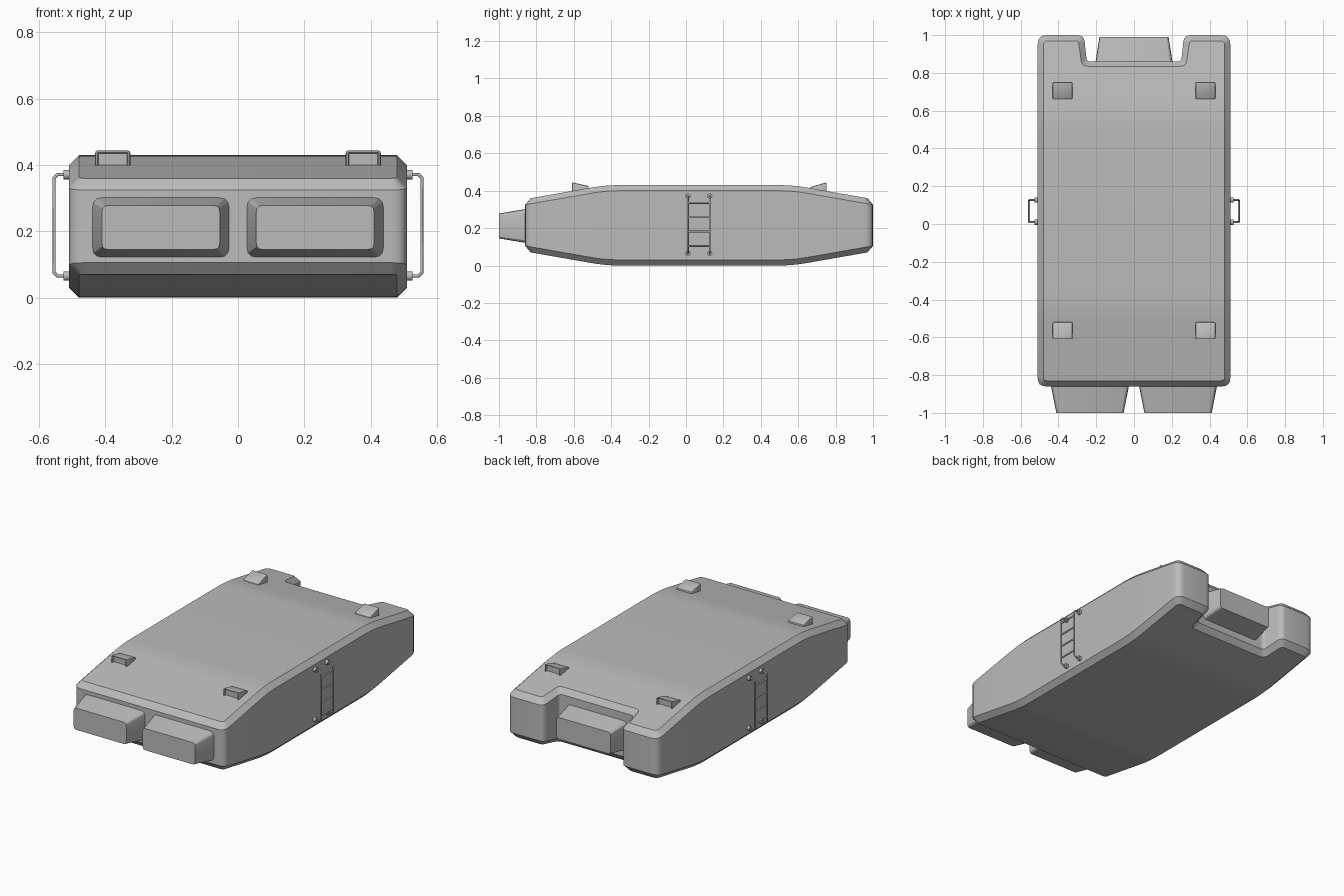
import bpy, bmesh
from mathutils import Vector

cube = bpy.data.objects.get("Cube")
if cube:
    bpy.data.objects.remove(cube, do_unlink=True)

grey = bpy.data.materials.new("hull_grey")
grey.use_nodes = True
grey.diffuse_color = (0.5, 0.5, 0.5, 1)
grey.node_tree.nodes["Principled BSDF"].inputs["Base Color"].default_value = (0.5, 0.5, 0.5, 1)


def add_object(name, data):
    data.materials.append(grey)
    obj = bpy.data.objects.new(name, data)
    bpy.context.collection.objects.link(obj)
    return obj


def finish(name, bm, smooth=True):
    bmesh.ops.recalc_face_normals(bm, faces=bm.faces[:])
    mesh = bpy.data.meshes.new(name)
    bm.to_mesh(mesh)
    bm.free()
    obj = add_object(name, mesh)
    if smooth:
        bpy.ops.object.select_all(action='DESELECT')
        obj.select_set(True)
        bpy.context.view_layer.objects.active = obj
        bpy.ops.object.shade_smooth_by_angle(angle=0.5)
    return obj


def rounded(corners, radii, steps=4):
    """Closed 2D outline with every corner swept by a quadratic arc."""
    pts = [Vector(c) for c in corners]
    out = []
    for i, p in enumerate(pts):
        a = p + (pts[i - 1] - p).normalized() * radii[i]
        b = p + (pts[(i + 1) % len(pts)] - p).normalized() * radii[i]
        for k in range(steps + 1):
            t = k / steps
            out.append(a * (1 - t) ** 2 + p * (2 * t * (1 - t)) + b * t * t)
    return out


def loft(bm, rings):
    """Skin a stack of equal-length rings and cap both ends."""
    loops = [[bm.verts.new(p) for p in ring] for ring in rings]
    n = len(loops[0])
    for lo, hi in zip(loops, loops[1:]):
        for i in range(n):
            j = (i + 1) % n
            bm.faces.new((lo[i], lo[j], hi[j], hi[i]))
    bm.faces.new(loops[0])
    bm.faces.new(loops[-1])


def mirrored(half):
    return half + [(-x, y) for x, y in reversed(half)]


# Hull: notched plan outline with chamfered rims, then sloped at both ends
HEIGHT, CHAMFER, MID_Y = 0.43, 0.03, 0.07
BEND, BLEND, SLOPE = 0.42, 0.16, 0.175


def drop(y):
    d = max(abs(y - MID_Y) - BEND, 0)
    return SLOPE * (d * d / (2 * BLEND) if d < BLEND else d - BLEND / 2)


outer = rounded(mirrored([(.51, -.86), (.51, 1), (.265, 1), (.25, .86)]),
                [.045, .05, .035, .02, .02, .035, .05, .045])
inner = rounded(mirrored([(.48, -.83), (.48, .97), (.295, .97), (.275, .835)]),
                [.02, .025, .015, .03, .03, .015, .025, .02])
bm = bmesh.new()
loft(bm, [[(p.x, p.y, z) for p in ring] for ring, z in (
    (inner, 0), (outer, CHAMFER), (outer, HEIGHT - CHAMFER), (inner, HEIGHT))])
for side in (-1, 1):
    for k in range(7):
        y = MID_Y + side * (BEND + BLEND * k / 6)
        bmesh.ops.bisect_plane(bm, geom=bm.verts[:] + bm.edges[:] + bm.faces[:],
                               plane_co=(0, y, 0), plane_no=(0, 1, 0))
for v in bm.verts:
    v.co.z += drop(v.co.y) * (1 if v.co.z < HEIGHT / 2 else -1)
finish("hull", bm)


# Tapered pods: two on the front, one inside the rear notch
def pod(name, x, y_base, y_tip, half_base, half_tip):
    bm = bmesh.new()
    rings = []
    for y, half, low, high, cut in ((y_base, half_base, .12, .303, .03),
                                    (y_tip, half_tip, .145, .278, .02)):
        box = [(x - half, low), (x + half, low), (x + half, high), (x - half, high)]
        rings.append([(p.x, y, p.y) for p in rounded(box, [cut] * 4, 3)])
    loft(bm, rings)
    finish(name, bm)


for side, label in ((1, "left"), (-1, "right")):
    pod("front_pod_" + label, side * .233, -.85, -1, .208, .178)
pod("rear_pod", 0, .85, .99, .205, .183)


# Deck lamps: wedges with a recessed face pointing outward
def deck_lamp(name, x, y_tall, y_low, z_low):
    bm = bmesh.new()
    profile = [(y_tall, .385), (y_tall, .445), (y_low, z_low), (y_low, .385)]
    loft(bm, [[(x + dx, y, z) for y, z in profile] for dx in (-.053, .053)])
    bmesh.ops.recalc_face_normals(bm, faces=bm.faces[:])
    top = [e for e in bm.edges
           if all(v.co.z > .4 for v in e.verts) or
           (abs(e.verts[0].co.z - e.verts[1].co.z) > .02
            and e.verts[0].co.y == e.verts[1].co.y)]
    bmesh.ops.bevel(bm, geom=top, offset=.007, segments=2, affect='EDGES', profile=.5)
    bm.normal_update()
    lens = max((f for f in bm.faces if abs(f.normal.y) > .95
                and abs(f.calc_center_median().y - y_tall) < .01),
               key=lambda f: f.calc_area())
    bmesh.ops.inset_individual(bm, faces=[lens], thickness=.005, depth=-.012)
    finish(name, bm)


for side, label in ((1, "left"), (-1, "right")):
    deck_lamp("front_lamp_" + label, side * .378, -.61, -.52, .425)
    deck_lamp("rear_lamp_" + label, side * .378, .752, .66, .418)


# Side ladders: bent rails, rungs and round mounts
def ladder(label, side):
    curve = bpy.data.curves.new("ladder_" + label, 'CURVE')
    curve.dimensions = '3D'
    curve.bevel_depth = .005
    curve.bevel_resolution = 2
    curve.use_fill_caps = True

    def tube(points):
        spline = curve.splines.new('POLY')
        spline.points.add(len(points) - 1)
        for p, co in zip(spline.points, points):
            p.co = (side * co[0], co[1], co[2], 1)

    rails, top, low, out = (.01, .127), .371, .065, .555
    for y in rails:
        tube([(.5, y, top), (out - .01, y, top), (out, y, top - .01),
              (out, y, low + .01), (out - .01, y, low), (.5, y, low)])
    for z in (.335, .258, .181, .104):
        tube([(out, rails[0], z), (out, rails[1], z)])
    add_object("ladder_" + label, curve)

    bm = bmesh.new()
    for y in rails:
        for z in (top, low):
            new = bmesh.ops.create_cone(bm, cap_ends=True, segments=16,
                                        radius1=.014, radius2=.014, depth=.025)["verts"]
            for v in new:
                v.co = Vector((side * .514 + v.co.z, y + v.co.x, z + v.co.y))
    finish("ladder_mounts_" + label, bm)


ladder("left", 1)
ladder("right", -1)
